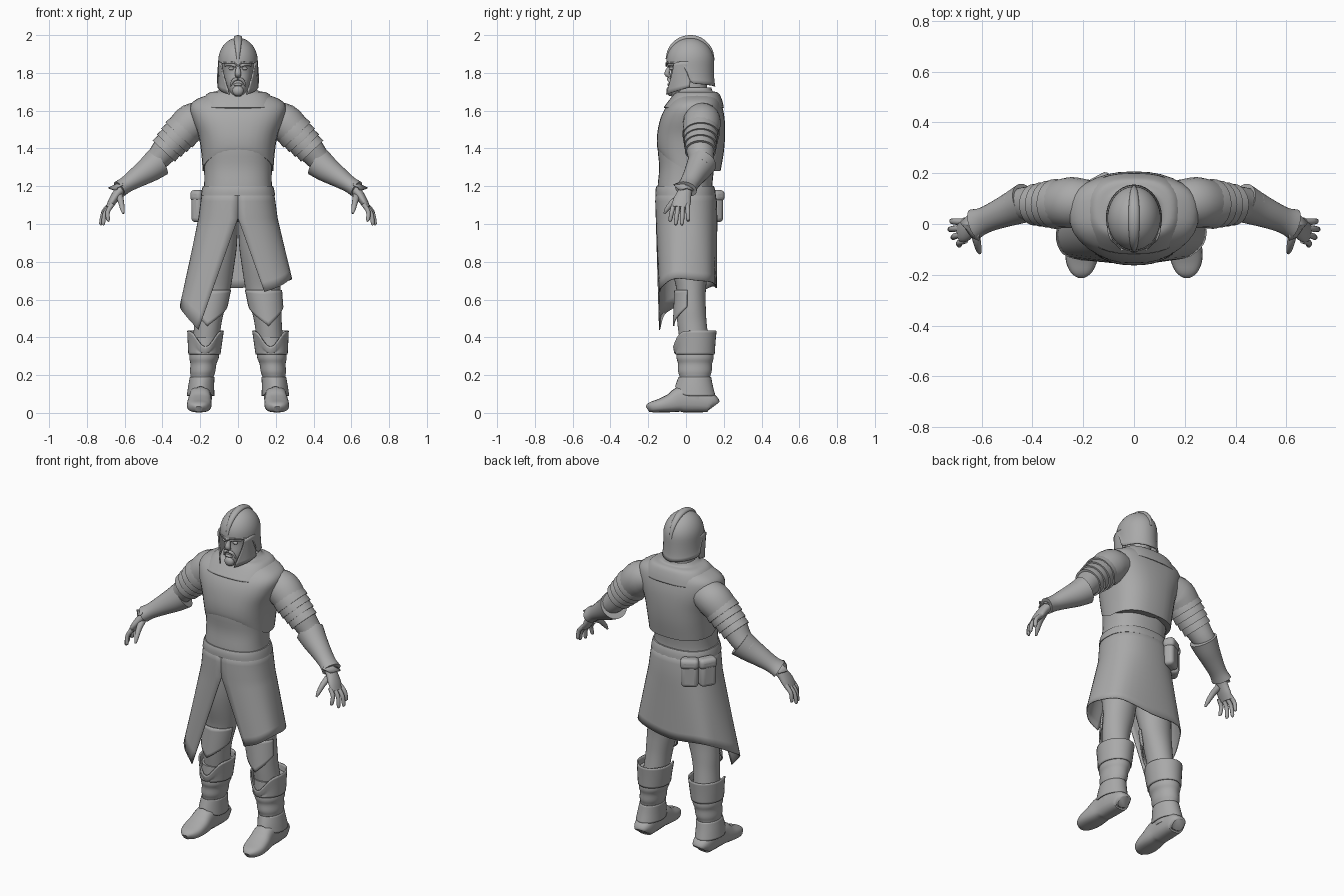
import bpy, bmesh, math
from mathutils import Vector, Matrix

cube = bpy.data.objects.get("Cube")
if cube:
    bpy.data.objects.remove(cube, do_unlink=True)

GREY = (0.40, 0.40, 0.40, 1)
mat = bpy.data.materials.new("plain_grey")
mat.use_nodes = True
mat.diffuse_color = GREY
mat.node_tree.nodes["Principled BSDF"].inputs["Base Color"].default_value = GREY
SIDES = (("left", 1), ("right", -1))
N = 32


def finish(name, bm, thick=0, angle=40):
    bmesh.ops.recalc_face_normals(bm, faces=bm.faces[:])
    me = bpy.data.meshes.new(name)
    bm.to_mesh(me)
    bm.free()
    me.materials.append(mat)
    ob = bpy.data.objects.new(name, me)
    bpy.context.collection.objects.link(ob)
    if thick:
        mod = ob.modifiers.new("thickness", "SOLIDIFY")
        mod.thickness, mod.offset = thick, 0
    bpy.context.view_layer.objects.active = ob
    bpy.ops.object.select_all(action="DESELECT")
    ob.select_set(True)
    bpy.ops.object.shade_smooth_by_angle(angle=math.radians(angle))
    return ob


def grid(name, rows, closed=False, caps=False, thick=0, sx=1):
    """Skin a list of point rows."""
    bm = bmesh.new()
    vs = [[bm.verts.new((p[0] * sx, p[1], p[2])) for p in r] for r in rows]
    n = len(rows[0])
    for a, b in zip(vs, vs[1:]):
        for i in range(n if closed else n - 1):
            j = (i + 1) % n
            bm.faces.new((a[i], a[j], b[j], b[i]))
    if caps:
        bm.faces.new(vs[0])
        bm.faces.new(vs[-1])
    return finish(name, bm, thick)


def spline(rows, k=4):
    """Catmull-Rom interpolation through rows of numbers."""
    out = []
    for i in range(len(rows) - 1):
        p0, p1, p2, p3 = (rows[min(max(i + d, 0), len(rows) - 1)] for d in (-1, 0, 1, 2))
        for s in range(k):
            t = s / k
            out.append([b + t / 2 * (c - a + t * (2 * a - 5 * b + 4 * c - d + t * (3 * b - a - 3 * c + d)))
                        for a, b, c, d in zip(p0, p1, p2, p3)])
    return out + [list(rows[-1])]


def power(v, e):
    return math.copysign(abs(v) ** e, v)


def section(z, cx, rx, yf, yb, e=1.0, a=0.0):
    """Point on a horizontal section; angle 0 faces the front."""
    return (cx + rx * power(math.sin(a), e), (yf + yb) / 2 - (yb - yf) / 2 * power(math.cos(a), e), z)


def loft(name, rings, e=1.0, sx=1, smooth=4, dz=None, caps=True, thick=0):
    rows = []
    for r in (spline(rings, smooth) if smooth else rings):
        pts = [section(*r, e, math.tau * i / N) for i in range(N)]
        if dz:
            pts = [(x, y, z + dz(z, math.tau * i / N)) for i, (x, y, z) in enumerate(pts)]
        rows.append(pts)
    return grid(name, rows, True, caps, thick, sx)


def tube(name, path, ref=(0, 1, 0), sx=1, e=1.0, smooth=4, n=20):
    """Sweep an ellipse along (x, y, z, half width along ref, other half width)."""
    p = spline(path, smooth) if smooth else path
    rows = []
    for i, q in enumerate(p):
        t = (Vector(p[min(i + 1, len(p) - 1)][:3]) - Vector(p[max(i - 1, 0)][:3])).normalized()
        s = Vector(ref) - t * t.dot(Vector(ref))
        s.normalize()
        u = t.cross(s)
        rows.append([Vector(q[:3]) + s * q[3] * power(math.cos(math.tau * k / n), e)
                     + u * q[4] * power(math.sin(math.tau * k / n), e) for k in range(n)])
    return grid(name, rows, True, True, 0, sx)


def ball(name, centre, size, turn=0, sx=1):
    bm = bmesh.new()
    m = Matrix.Translation((centre[0] * sx, *centre[1:])) @ Matrix.Rotation(turn * sx, 4, "Z")
    bmesh.ops.create_uvsphere(bm, u_segments=20, v_segments=12, radius=1, matrix=m @ Matrix.Diagonal((*size, 1)))
    return finish(name, bm)


# Torso: tunic, chest armour with a hem rising to the front, mantle and belt
loft("tunic", [(1.12, 0, .195, -.15, .15), (1.2, 0, .18, -.15, .14), (1.3, 0, .18, -.142, .15),
               (1.42, 0, .19, -.15, .17), (1.55, 0, .2, -.13, .17)], .85)
loft("chest_armour", [(1.28, 0, .187, -.143, .183), (1.38, 0, .195, -.153, .2), (1.47, 0, .21, -.153, .207),
                      (1.55, 0, .24, -.138, .205), (1.61, 0, .255, -.112, .195), (1.65, 0, .235, -.08, .183),
                      (1.68, 0, .17, -.05, .165), (1.695, 0, .09, -.02, .13)], .8,
     dz=lambda z, a: .1 * max(0, math.cos(a)) * max(0, (1.5 - z) / .22) ** 2)
loft("mantle", [(1.615, 0, .2, -.115, .197), (1.655, 0, .185, -.085, .187), (1.69, 0, .155, -.055, .17),
                (1.7, 0, .11, -.035, .14), (1.72, 0, .085, -.025, .13)], .75, caps=False, thick=.008)
loft("belt", [(1.15, 0, .197, -.162, .158), (1.18, 0, .192, -.162, .155), (1.2, 0, .186, -.156, .148)], .85, smooth=2)
loft("neck", [(1.62, 0, .07, -.03, .11), (1.7, 0, .066, -.035, .11), (1.82, 0, .066, -.06, .11)])

# Skirt: one wrapped cloth, open at the front, with a long right corner
hem = [(.14, -.14, .64), (.22, -.125, .67), (.28, -.06, .71), (.27, .06, .7), (.2, .14, .69), (0, .16, .66),
       (-.2, .14, .67), (-.27, .06, .63), (-.305, -.04, .57), (-.28, -.115, .52), (-.21, -.14, .44)]
hem = spline(hem, 4)
rows = []
for z, rx, yf, yb in ((1.19, .183, -.156, .148), (1.12, .195, -.16, .16), (1.03, .207, -.157, .163)):
    rows.append([section(z, 0, rx, yf, yb, .85, math.tau * i / (len(hem) - 1)) for i in range(len(hem))])
hip = rows[-1]
for s in range(1, 9):
    rows.append([Vector(a).lerp(Vector(b), s / 8) for a, b in zip(hip, hem)])
grid("skirt", rows, thick=.006)

# Pouches on the back of the right hip
for name, x, y, turn in (("rear_pouch", -.135, .155, .5), ("side_pouch", -.205, .09, 1.05)):
    for part, size, dy, z in (("body", (.095, .06, .15), 0, 1.085), ("flap", (.105, .068, .06), .002, 1.15)):
        bm = bmesh.new()
        bmesh.ops.create_cube(bm, size=1, matrix=Matrix.Translation((x, y + dy, z))
                              @ Matrix.Rotation(turn, 4, "Z") @ Matrix.Diagonal((*size, 1)))
        ob = finish(name + "_" + part, bm)
        bevel = ob.modifiers.new("round", "BEVEL")
        bevel.width, bevel.segments = .022, 4

# Head and face
loft("head", [(1.675, 0, .02, -.08, -.01), (1.7, 0, .045, -.088, .06), (1.75, 0, .068, -.088, .1),
              (1.81, 0, .08, -.08, .125), (1.87, 0, .085, -.085, .13), (1.92, 0, .07, -.06, .11)], .9)
tube("nose", [(0, -.08, 1.85, .01, .01), (0, -.092, 1.82, .012, .012), (0, -.1, 1.795, .017, .014),
              (0, -.085, 1.78, .012, .008)], (1, 0, 0))
ball("lower_lip", (0, -.087, 1.738), (.024, .012, .008))
ball("beard", (0, -.082, 1.705), (.03, .022, .028))
for side, sx in SIDES:
    ball(side + "_eye", (.036, -.077, 1.823), (.014, .011, .009), 0, sx)
    tube(side + "_eyebrow", [(.012, -.09, 1.836, .006, .008), (.04, -.089, 1.846, .006, .009),
                             (.07, -.065, 1.84, .004, .006)], sx=sx)
    tube(side + "_moustache", [(.003, -.093, 1.768, .009, .008), (.025, -.088, 1.76, .008, .009),
                               (.04, -.075, 1.73, .004, .004)], sx=sx)


# Helmet: dome with an open face, cheek guards and a ridge
def rim(a):
    d = abs(math.degrees(a))
    stops = ((0, 1.835), (10, 1.855), (55, 1.85), (78, 1.83), (92, 1.745), (180, 1.728))
    for (d0, z0), (d1, z1) in zip(stops, stops[1:]):
        if d <= d1:
            return z0 + (z1 - z0) * (d - d0) / (d1 - d0)
    return stops[-1][1]


angles = [math.pi * (2 * i / 48 - 1) for i in range(48)]
rows = []
for k in range(17):
    t = k / 16
    row = []
    for a in angles:
        if t < .375:
            f = t / .375
            z, s = rim(a) + (1.86 - rim(a)) * f, 1 + .06 * (1 - f) ** 4
        else:
            f = (t - .375) / .625 * math.pi / 2
            z, s = 1.86 + .122 * math.sin(f), max(math.cos(f), .02)
        row.append((.101 * s * math.sin(a), .022 - .122 * s * math.cos(a), z))
    rows.append(row)
grid("helmet", rows, closed=True, thick=.008)
tube("helmet_ridge", [(0, .022 - .124 * math.cos(a), 1.86 + .126 * math.sin(a), .006 + .016 * math.sin(a),
                       .006 + .008 * math.sin(a)) for a in (.1, .5, .9, 1.3, 1.7, 2.1, 2.6, 3.1)], (1, 0, 0))
for side, sx in SIDES:
    back = spline([(.1, .03, 1.86), (.1, .025, 1.79), (.106, .02, 1.725)], 3)
    mid = spline([(.1, -.03, 1.86), (.096, -.035, 1.79), (.09, -.045, 1.705)], 3)
    front = spline([(.088, -.064, 1.85), (.076, -.074, 1.79), (.045, -.104, 1.685)], 3)
    grid(side + "_cheek_guard", [spline(r, 4) for r in zip(back, mid, front)], thick=.008, sx=sx)

for side, sx in SIDES:
    # Arm with overlapping shoulder bands
    tube(side + "_upper_arm", [(.17, .085, 1.56, .085, .08), (.24, .085, 1.54, .1, .1), (.31, .078, 1.475, .092, .09),
                               (.37, .075, 1.41, .078, .076), (.43, .08, 1.34, .066, .062),
                               (.48, .07, 1.3, .06, .055)], sx=sx)
    for i in range(4):
        t = i / 3
        c = Vector((.295, .079, 1.49)).lerp(Vector((.375, .076, 1.405)), t)
        d = Vector((.018, 0, -.019))
        r = .094 - .016 * t
        tube("%s_arm_band_%d" % (side, i + 1), [(*(c - d), r - .001, r - .001), (*c, r + .003, r + .002),
                                              (*(c + d), r + .004, r + .004)], sx=sx, smooth=2, n=28)
    # Gauntlet flared at both ends, pointed on the outer wrist
    tube(side + "_gauntlet", [(.425, .085, 1.325, .078, .08), (.47, .065, 1.29, .069, .07),
                              (.53, .04, 1.25, .058, .056), (.59, .015, 1.21, .052, .044),
                              (.628, 0, 1.185, .06, .045)], sx=sx, n=28)
    grid(side + "_wrist_point", [[(.61, y - .02, 1.225 - abs(y) * .4), (.64, y * .9 - .01, 1.21 - abs(y) * .4),
                                  (.685 - abs(y) * .9, y * .8 + .005, 1.19 - abs(y) * .3)]
                                 for y in (-.045, -.025, 0, .025, .045)], thick=.008, sx=sx)
    # Hand
    tube(side + "_palm", [(.6, .005, 1.2, .034, .03), (.635, -.008, 1.165, .038, .026), (.665, -.022, 1.12, .048, .022),
                          (.685, -.028, 1.085, .044, .016)], sx=sx)
    for i, tip in enumerate(((.722, .012, 1.015), (.73, -.022, .995), (.717, -.055, .995), (.69, -.085, 1.015))):
        y = .008 - .024 * i
        knuckle = Vector((.676 - .004 * i, y, 1.105))
        bend = knuckle.lerp(Vector(tip), .5) + Vector((.012, 0, .006))
        tube("%s_finger_%d" % (side, i + 1), [(*knuckle, .013, .013), (*bend, .012, .012),
                                             (*knuckle.lerp(Vector(tip), .92), .01, .01), (*tip, .004, .004)],
             sx=sx, n=10)
    tube(side + "_thumb", [(.628, -.02, 1.15, .02, .018), (.62, -.065, 1.12, .016, .016),
                           (.612, -.1, 1.08, .012, .012), (.607, -.115, 1.055, .005, .005)], (1, 0, 0), sx=sx, n=12)

    # Leg, knee guard, boot and foot
    leg = [(1.08, .09, .09, -.1, .13), (.9, .105, .1, -.095, .13), (.78, .12, .1, -.08, .12),
           (.65, .133, .092, -.05, .105), (.55, .15, .08, -.05, .105), (.47, .16, .072, -.045, .11),
           (.35, .172, .07, -.03, .125)]
    loft(side + "_leg", leg, sx=sx)
    plate = []
    for k in range(9):
        row = []
        for i in range(17):
            a = (i / 8 - 1) * 1.35
            z = .65 - (.19 - .1 * abs(a) / 1.35) * k / 8
            f = (z - .46) / .19
            row.append(section(z, .162 - .027 * f, .084 + .013 * f, -.066 + .008 * f, .11, 1, a))
        plate.append(row)
    grid(side + "_knee_guard", plate, thick=.008, sx=sx)

    notch = lambda z, a: -.085 * max(0, math.cos(a)) ** 5 * min(1, max(0, (z - .32) / .08))
    loft(side + "_boot_cuff", [(.31, .178, .081, -.053, .148), (.37, .175, .087, -.055, .152),
                               (.435, .172, .093, -.064, .158)], sx=sx, dz=notch, caps=False, thick=.008)
    loft(side + "_boot", [(.4, .174, .08, -.045, .145), (.33, .177, .077, -.048, .145), (.29, .18, .078, -.05, .146),
                          (.26, .183, .069, -.042, .138), (.22, .187, .067, -.042, .136), (.19, .19, .061, -.034, .128),
                          (.15, .194, .06, -.034, .128), (.07, .197, .06, -.04, .135)], sx=sx)
    loft(side + "_ankle_guard", [(.19, .19, .062, -.037, .13), (.14, .195, .066, -.046, .14),
                                 (.09, .198, .07, -.055, .153)], sx=sx, caps=False, thick=.006,
         dz=lambda z, a: .05 * max(0, math.cos(a)) ** 4 * (.19 - z) / .1)
    path = [(y, x, w, h / 2) for y, x, w, h in
            ((.148, .195, .035, .07), (.13, .196, .052, .1), (.06, .198, .058, .13), (-.02, .2, .058, .14),
             (-.08, .203, .064, .1), (-.14, .207, .063, .072), (-.185, .208, .045, .055), (-.204, .208, .018, .035))]
    tube(side + "_foot", [(x, y, h + .002, w, h) for y, x, w, h in path], (1, 0, 0), sx=sx, e=.75)
